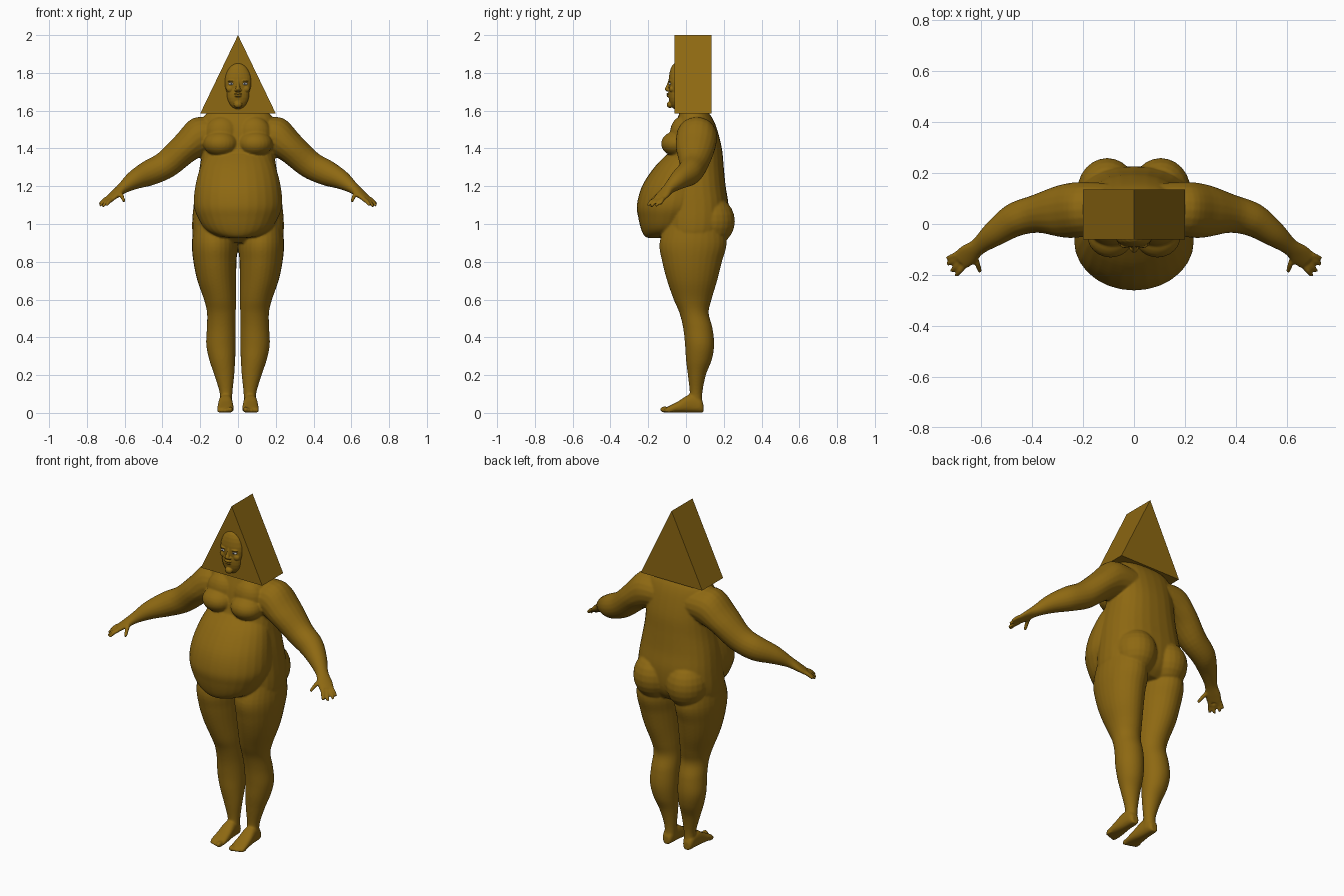
import bpy, bmesh, math
from mathutils import Vector, Matrix

if "Cube" in bpy.data.objects:
    bpy.data.objects.remove(bpy.data.objects["Cube"])

def material(name, rgb):
    m = bpy.data.materials.new(name)
    m.diffuse_color = (*rgb, 1)
    m.use_nodes = True
    m.node_tree.nodes["Principled BSDF"].inputs["Base Color"].default_value = m.diffuse_color
    return m

OCHRE = material("ochre", (0.27, 0.14, 0.006))
WHITE = material("eye_white", (0.8, 0.8, 0.8))
DARK = material("iris_dark", (0.03, 0.03, 0.04))

def ball(bm, c, r, seg=24):
    mat = Matrix.Translation(c) @ Matrix.Diagonal((*r, 1))
    bmesh.ops.create_uvsphere(bm, u_segments=seg, v_segments=seg // 2, radius=1, matrix=mat)

def catmull(rows, steps):
    out = []
    for i in range(len(rows) - 1):
        a, b, c, d = (rows[max(0, min(len(rows) - 1, i + k))] for k in (-1, 0, 1, 2))
        for s in range(steps):
            t = s / steps
            out.append([0.5 * (2 * q + (r - p) * t + (2 * p - 5 * q + 4 * r - w) * t * t
                        + (3 * q - p - 3 * r + w) * t ** 3) for p, q, r, w in zip(a, b, c, d)])
    return out + [list(rows[-1])]

def loft(bm, rings, n=28, steps=5, p=1.0):
    """rings: flat tuples of centre, u axis, v axis"""
    def sp(x):
        return math.copysign(abs(x) ** p, x)
    loops = []
    for r in catmull(rings, steps):
        c, u, v = Vector(r[:3]), Vector(r[3:6]), Vector(r[6:])
        loops.append([bm.verts.new(c + u * sp(math.cos(2 * math.pi * k / n))
                                   + v * sp(math.sin(2 * math.pi * k / n))) for k in range(n)])
    for A, B in zip(loops, loops[1:]):
        for k in range(n):
            bm.faces.new((A[k], A[(k + 1) % n], B[(k + 1) % n], B[k]))
    bm.faces.new(loops[0][::-1])
    bm.faces.new(loops[-1])

def stack(bm, rows, p=1.0):
    """horizontal rings: z, x min, x max, y min, y max"""
    loft(bm, [((a + b) / 2, (c + d) / 2, z, (b - a) / 2, 0, 0, 0, (d - c) / 2, 0)
              for z, a, b, c, d in rows], p=p)

def tube(bm, pts, n=20):
    """path points: x, y, z, horizontal radius, upright radius"""
    rings = []
    for i, q in enumerate(pts):
        t = (Vector(pts[min(i + 1, len(pts) - 1)][:3]) - Vector(pts[max(i - 1, 0)][:3])).normalized()
        u = t.cross(Vector((0, 0, 1))).normalized()
        v = u.cross(t)
        rings.append((*q[:3], *(u * q[3]), *(v * q[4])))
    loft(bm, rings, n)

def finish(bm, name, mat, voxel=None, smooth=True, iters=4):
    bmesh.ops.recalc_face_normals(bm, faces=bm.faces)
    me = bpy.data.meshes.new(name)
    bm.to_mesh(me)
    bm.free()
    ob = bpy.data.objects.new(name, me)
    bpy.context.collection.objects.link(ob)
    me.materials.append(mat)
    bpy.context.view_layer.objects.active = ob
    if voxel:
        m = ob.modifiers.new("merge", 'REMESH')
        m.mode, m.voxel_size, m.use_smooth_shade = 'VOXEL', voxel, True
        s = ob.modifiers.new("soften", 'SMOOTH')
        s.factor, s.iterations = 0.5, iters
        for mod in ("merge", "soften"):
            bpy.ops.object.modifier_apply(modifier=mod)
    for f in ob.data.polygons:
        f.use_smooth = smooth
    return ob

# Torso and overhanging belly: z, half width, front y, back y
body = bmesh.new()
torso = [(0.90, .19, -.08, .16), (0.94, .235, -.12, .20), (1.0, .243, -.13, .222), (1.1, .235, -.13, .225),
         (1.2, .222, -.13, .21), (1.3, .203, -.12, .20), (1.4, .19, -.085, .19),
         (1.5, .19, -.065, .165), (1.56, .185, -.045, .14), (1.6, .15, -.03, .11)]
stack(body, [(z, -w, w, f, b) for z, w, f, b in torso], p=0.85)
belly = [(0.926, .04, -.20, -.12), (0.937, .11, -.22, -.03), (0.97, .17, -.237, .03), (1.03, .21, -.252, .08),
         (1.1, .234, -.26, .12), (1.2, .226, -.233, .13), (1.3, .20, -.168, .13), (1.37, .165, -.10, .12)]
stack(body, [(z, -w, w, f, b) for z, w, f, b in belly])

leg = [(1.02, .03, .23, -.10, .19), (.9, .004, .244, -.14, .215), (.8, .008, .236, -.126, .19),
       (.7, .01, .215, -.10, .165), (.6, .01, .18, -.065, .135), (.53, .012, .164, -.035, .12),
       (.45, .012, .165, -.015, .14), (.36, .012, .168, -.005, .149), (.28, .015, .152, 0, .136),
       (.2, .02, .125, .01, .105), (.1, .03, .096, .02, .086), (.03, .032, .098, .01, .09)]
foot = [(.092, .018, .045), (.075, .03, .075), (.02, .036, .095), (-.04, .042, .06), (-.09, .044, .034), (-.108, .04, .024)]
arm = [(.10, .06, 1.47, .10, .09), (.2, .057, 1.462, .108, .105), (.28, .05, 1.402, .104, .082),
       (.38, .04, 1.315, .076, .074), (.47, .015, 1.27, .066, .068), (.55, -.04, 1.232, .05, .05),
       (.61, -.088, 1.19, .034, .03), (.65, -.12, 1.157, .042, .02), (.68, -.142, 1.133, .04, .014)]
fingers = [((.683, -.115, 1.14), (.733, -.135, 1.105)), ((.69, -.132, 1.13), (.732, -.158, 1.096)),
           ((.683, -.15, 1.126), (.716, -.185, 1.092)), ((.668, -.165, 1.128), (.697, -.203, 1.098)),
           ((.625, -.125, 1.165), (.603, -.188, 1.118))]
for s in (1, -1):
    # Leg, foot and toes
    stack(body, [(z, *sorted((a * s, b * s)), c, d) for z, a, b, c, d in leg])
    loft(body, [(.066 * s, y, h / 2 + .002, w, 0, 0, 0, 0, h / 2) for y, w, h in foot], p=0.8)
    for i in range(5):
        r = .0145 - .0015 * i if i else .017
        ball(body, (s * (.04 + .0155 * i), -.112 + .006 * i, r + .001), (r * .75, .026, r), 16)
    # Buttock and breast
    ball(body, (.105 * s, .128, 1.015), (.118, .131, .135))
    ball(body, (.092 * s, -.045, 1.425), (.092, .087, .068))
    ball(body, (.085 * s, -.02, 1.48), (.09, .065, .09))
    # Arm and fingers
    tube(body, [(x * s, *rest) for x, *rest in arm])
    for a, b in fingers:
        a, b = (Vector((q[0] * s, q[1], q[2])) for q in (a, b))
        knuckle = a.lerp(b, .5) + Vector((0, 0, .005))
        tube(body, [(*a, .012, .012), (*knuckle, .011, .011), (*b, .008, .008)], 12)
finish(body, "body", OCHRE, voxel=.006)

# Triangular prism head
bm = bmesh.new()
tri = [(-.2, 1.585), (.2, 1.585), (0, 2)]
face = bm.faces.new([bm.verts.new((x, -.06, z)) for x, z in tri])
ext = bmesh.ops.extrude_face_region(bm, geom=[face])
bmesh.ops.translate(bm, vec=(0, .195, 0), verts=[v for v in ext["geom"] if isinstance(v, bmesh.types.BMVert)])
finish(bm, "prism_head", OCHRE, smooth=False)

# Face mask on the front of the prism
bm = bmesh.new()
ball(bm, (0, -.055, 1.75), (.071, .037, .102))
ball(bm, (0, -.055, 1.69), (.06, .038, .083))
ball(bm, (0, -.085, 1.632), (.022, .017, .018))
tube(bm, [(0, -.084, 1.765, .006, .008), (0, -.092, 1.735, .008, .01), (0, -.103, 1.71, .012, .01), (0, -.1, 1.702, .009, .006)])
ball(bm, (0, -.096, 1.689), (.022, .008, .005))
ball(bm, (0, -.094, 1.678), (.019, .009, .006))
for s in (1, -1):
    ball(bm, (.012 * s, -.094, 1.709), (.008, .009, .007))
    ball(bm, (.034 * s, -.083, 1.757), (.022, .011, .006))
    ball(bm, (.042 * s, -.075, 1.715), (.02, .014, .018))
finish(bm, "face", OCHRE, voxel=.0028, iters=3)

# Eyes
for s, side in ((1, "left"), (-1, "right")):
    for part, y, r, mat in (("eye", -.084, (.014, .009, .007), WHITE), ("iris", -.0905, (.005, .0035, .005), DARK)):
        bm = bmesh.new()
        ball(bm, (.037 * s, y, 1.742), r, 16)
        finish(bm, f"{side}_{part}", mat)
